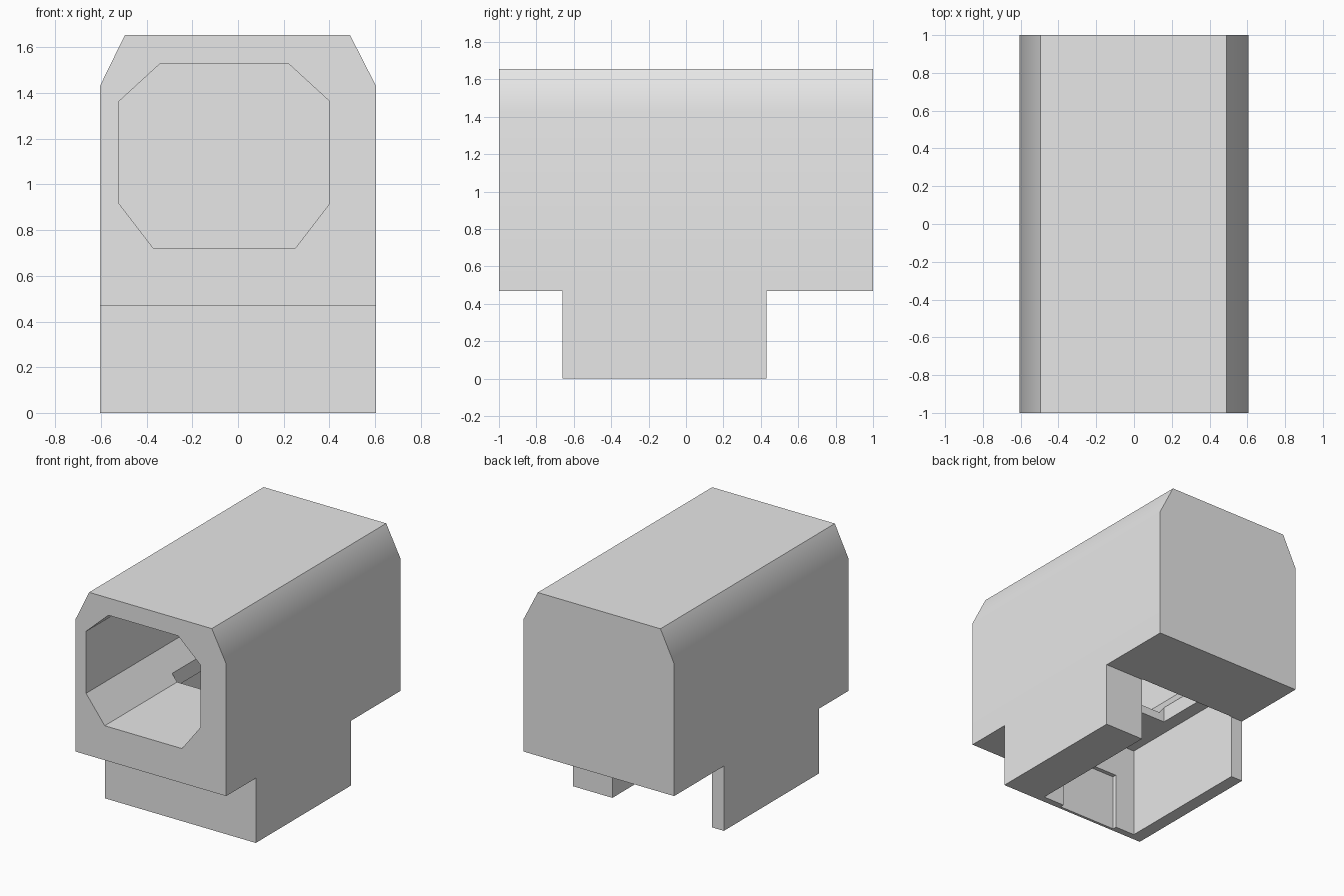
import bpy
import bmesh
import math

cube = bpy.data.objects.get("Cube")
if cube:
    bpy.data.objects.remove(cube, do_unlink=True)

grey = bpy.data.materials.new("light grey")
grey.use_nodes = True
grey.diffuse_color = (0.8, 0.8, 0.8, 1)
grey.node_tree.nodes["Principled BSDF"].inputs["Base Color"].default_value = (0.8, 0.8, 0.8, 1)


def prism(name, profile, y0, y1):
    """Extrude an x-z profile along y."""
    bm = bmesh.new()
    face = bm.faces.new([bm.verts.new((x, y0, z)) for x, z in profile])
    ext = bmesh.ops.extrude_face_region(bm, geom=[face])
    moved = [g for g in ext["geom"] if isinstance(g, bmesh.types.BMVert)]
    bmesh.ops.translate(bm, verts=moved, vec=(0, y1 - y0, 0))
    bmesh.ops.recalc_face_normals(bm, faces=bm.faces[:])
    mesh = bpy.data.meshes.new(name)
    bm.to_mesh(mesh)
    bm.free()
    mesh.materials.append(grey)
    obj = bpy.data.objects.new(name, mesh)
    bpy.context.scene.collection.objects.link(obj)
    return obj


def box(name, x0, x1, y0, y1, z0, z1):
    return prism(name, [(x0, z0), (x1, z0), (x1, z1), (x0, z1)], y0, y1)


# Outer housing with chamfered top corners
housing = prism("housing", [(-.605, 0), (.605, 0), (.605, 1.43), (.49, 1.655),
                            (-.495, 1.655), (-.605, 1.43)], -1, 1)

cutters = [
    # Overhangs ahead of and behind the lower block
    box("front_overhang_cut", -1, 1, -1.5, -.66, -.5, .47),
    box("rear_overhang_cut", -1, 1, .43, 1.5, -.5, .47),
    # Eight-sided blind bore
    prism("bore_cut", [(-.34, 1.53), (.22, 1.53), (.40, 1.365), (.40, .915),
                       (.25, .72), (-.37, .72), (-.52, .915), (-.52, 1.365)], -1.2, .92),
    # Lower bay, open at the bottom and the rear
    box("bay_cut", -.51, .29, -.61, .435, -.2, .66),
    # Shallow recess in the bay's front wall
    box("recess_cut", -.35, .12, -.64, -.5, -.1, .41),
    # Opening from the bay up into the bore
    box("floor_opening_cut", -.41, .2, -.17, .35, .6, .9),
]
for cutter in cutters:
    mod = housing.modifiers.new(cutter.name, "BOOLEAN")
    mod.operation = "DIFFERENCE"
    mod.solver = "EXACT"
    mod.object = cutter

# Bake the cuts, then discard the cutters
deps = bpy.context.evaluated_depsgraph_get()
result = bpy.data.meshes.new_from_object(housing.evaluated_get(deps))
housing.modifiers.clear()
housing.data = result
for cutter in cutters:
    bpy.data.objects.remove(cutter, do_unlink=True)
result.materials.clear()
result.materials.append(grey)
for poly in result.polygons:
    poly.material_index = 0

# Soft shading between side walls and chamfers only
bpy.ops.object.select_all(action="DESELECT")
housing.select_set(True)
bpy.context.view_layer.objects.active = housing
bpy.ops.object.shade_smooth_by_angle(angle=math.radians(30))
weighted = housing.modifiers.new("weighted_normals", "WEIGHTED_NORMAL")
weighted.keep_sharp = True
